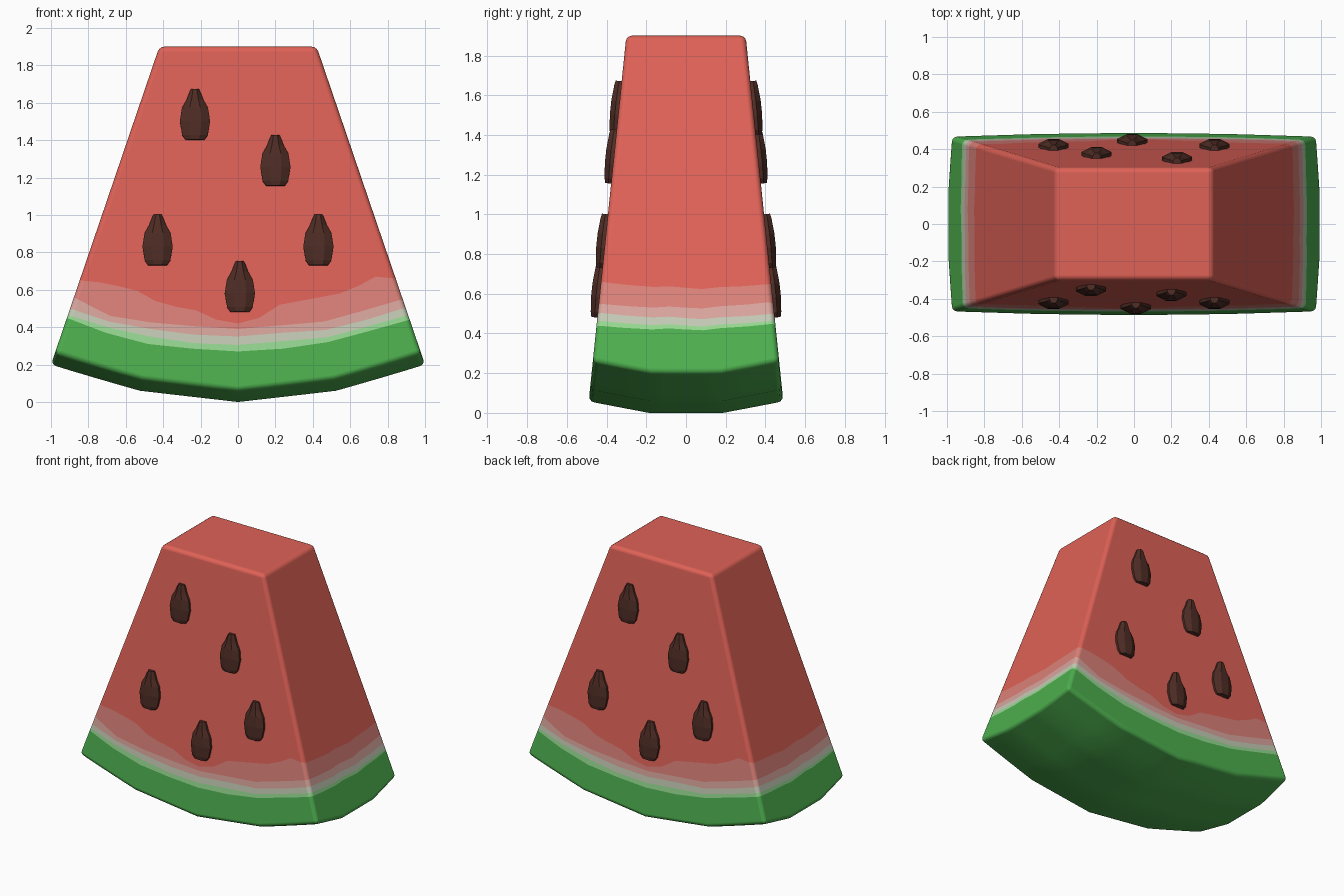
import bpy, bmesh, math
from mathutils import Matrix

if "Cube" in bpy.data.objects:
    bpy.data.objects.remove(bpy.data.objects["Cube"])


def material(name, rgb):
    m = bpy.data.materials.new(name)
    m.diffuse_color = (*rgb, 1)
    m.use_nodes = True
    m.node_tree.nodes["Principled BSDF"].inputs["Base Color"].default_value = m.diffuse_color
    return m


rind_mats = [material("rind green", (0.075, 0.43, 0.077)),
             material("light green", (0.31, 0.70, 0.29)),
             material("pale rind", (0.56, 0.60, 0.47)),
             material("light pink", (0.70, 0.38, 0.34)),
             material("pink", (0.71, 0.22, 0.19)),
             material("flesh red", (0.74, 0.122, 0.095))]
seed_mat = material("seed brown", (0.078, 0.026, 0.018))

TOP = 1.9


def half_x(z):
    return 1.0 - (z - 0.2) * 0.341


def half_y(z):
    return 0.49 - (z - 0.06) * 0.103


def interp(table, s):
    """Linear lookup of evenly spaced heights over s = -1..1."""
    f = (s + 1) / 2 * (len(table) - 1)
    i = min(int(f), len(table) - 2)
    return table[i] + (table[i + 1] - table[i]) * (f - i)


# Wavy heights where one colour gives way to the next, left to right on the front
BANDS = [
    [.45, .37, .31, .285, .27, .285, .32, .38, .44],
    [.465, .40, .35, .315, .305, .325, .345, .405, .465],
    [.50, .43, .39, .36, .35, .37, .385, .44, .505],
    [.56, .46, .425, .405, .39, .41, .43, .49, .55],
    [.65, .64, .62, .595, .54, .51, .49, .44, .42, .45, .52, .54, .56, .58, .62, .67, .66],
]


def bottom_z(s, t):
    a, b = abs(s), abs(t)
    arc = a * 0.12 if a < 0.5 else 0.06 + (a - 0.5) * 0.28
    return arc + max(0, b - 0.375) / 0.625 * 0.058


def band_z(table, s, t):
    """The back repeats the front turned half way round; sides blend the two."""
    front, back = interp(table, s), interp(table, -s)
    sag = 0.025 * (1 - t * t) + 0.006 * math.sin(9 * t) * (1 - t * t)
    return front + (back - front) * (t + 1) / 2 - sag * (abs(s) == 1)


# Wedge: curved bottom grid, colour band rings, flat top
S = [i / 8 - 1 for i in range(17)]
T = [-1, -0.69, -0.375, -0.19, 0, 0.19, 0.375, 0.69, 1]
ns, nt = len(S) - 1, len(T) - 1
rim = ([(i, 0) for i in range(ns)] + [(ns, j) for j in range(nt)] +
       [(i, nt) for i in range(ns, 0, -1)] + [(0, j) for j in range(nt, 0, -1)])
bm = bmesh.new()


def vert(s, t, z):
    return bm.verts.new((s * half_x(z), t * half_y(z), z))


grid = [[vert(s, t, bottom_z(s, t)) for t in T] for s in S]
for i in range(ns):
    for j in range(nt):
        bm.faces.new((grid[i][j], grid[i][j + 1], grid[i + 1][j + 1], grid[i + 1][j]))
ring = [grid[i][j] for i, j in rim]
for k in range(len(BANDS) + 1):
    nxt = [vert(S[i], T[j], band_z(BANDS[k], S[i], T[j]) if k < len(BANDS) else TOP)
           for i, j in rim]
    for n in range(len(rim)):
        m = (n + 1) % len(rim)
        bm.faces.new((ring[n], ring[m], nxt[m], nxt[n])).material_index = k
    ring = nxt
bm.faces.new(ring).material_index = 5
for f in bm.faces:
    f.smooth = True
mesh = bpy.data.meshes.new("melon_wedge")
bm.to_mesh(mesh)
bm.free()
for m in rind_mats:
    mesh.materials.append(m)
wedge = bpy.data.objects.new("melon_wedge", mesh)
bpy.context.collection.objects.link(wedge)
bev = wedge.modifiers.new("soft_edges", 'BEVEL')
bev.width = 0.028
bev.segments = 3
bev.limit_method = 'ANGLE'
bev.angle_limit = math.radians(40)
bev.use_clamp_overlap = False
bev.harden_normals = True

# Seed: flattened eight-sided teardrop (height, half width, half depth)
PROFILE = [(0, .05, .030), (.025, .068, .036), (.10, .081, .042), (.17, .070, .042),
           (.215, .045, .038), (.25, .032, .035), (.272, .022, .030)]
bm = bmesh.new()
rings = []
for h, w, d in PROFILE:
    angles = [math.pi / 8 + n * math.pi / 4 for n in range(8)]
    c = math.cos(math.pi / 8)
    rings.append([bm.verts.new((w * math.cos(a) / c, d * math.sin(a) / c, h)) for a in angles])
for a, b in zip(rings, rings[1:]):
    for n in range(8):
        m = (n + 1) % 8
        bm.faces.new((a[n], a[m], b[m], b[n]))
bm.faces.new(rings[0][::-1])
bm.faces.new(rings[-1])
seed_mesh = bpy.data.meshes.new("seed")
bm.to_mesh(seed_mesh)
bm.free()
seed_mesh.materials.append(seed_mat)

# Five seeds on the front, the same five turned round on the back
lean = Matrix.Rotation(-math.atan(0.103), 4, 'X')
for side, turn in (("front", 0), ("back", math.pi)):
    for n, (x, z) in enumerate([(-.23, 1.40), (.20, 1.155), (-.43, .73), (.43, .73), (.01, .48)]):
        ob = bpy.data.objects.new(f"{side}_seed_{n + 1}", seed_mesh)
        bpy.context.collection.objects.link(ob)
        ob.matrix_world = (Matrix.Rotation(turn, 4, 'Z') @
                           Matrix.Translation((x, -half_y(z), z)) @ lean)
